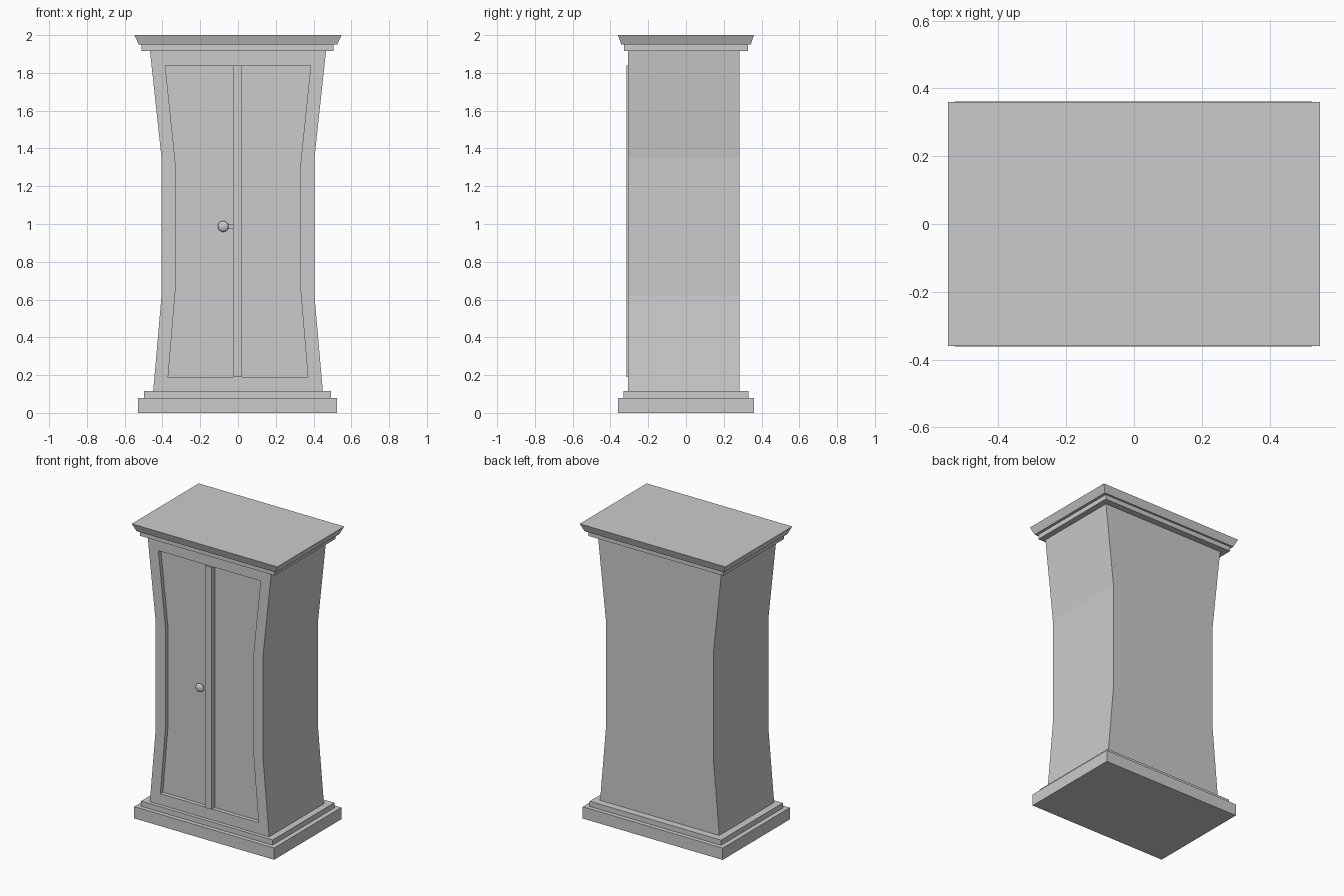
import bpy, bmesh, math

if "Cube" in bpy.data.objects:
    bpy.data.objects.remove(bpy.data.objects["Cube"])

FRONT, BACK, DOOR = -0.307, 0.283, -0.28


def finish(name, bm):
    bmesh.ops.recalc_face_normals(bm, faces=bm.faces)
    me = bpy.data.meshes.new(name)
    bm.to_mesh(me)
    bm.free()
    ob = bpy.data.objects.new(name, me)
    bpy.context.collection.objects.link(ob)
    return ob


def loft(name, rings, cap=(True, True)):
    """Join a list of closed rings of points, optionally capping the ends."""
    bm = bmesh.new()
    vs = [[bm.verts.new(p) for p in r] for r in rings]
    n = len(vs[0])
    for a, b in zip(vs, vs[1:]):
        for i in range(n):
            j = (i + 1) % n
            bm.faces.new((a[i], a[j], b[j], b[i]))
    for ring, use in ((vs[0], cap[0]), (vs[-1], cap[1])):
        if use:  # ladder of quads between the two sides
            for i in range(n // 2 - 1):
                bm.faces.new((ring[i], ring[i + 1], ring[n - 2 - i], ring[n - 1 - i]))
    return finish(name, bm)


def slab(name, levels, cx=0.0, cy=0.0):
    """Rectangular tier from (half x, half y, z) levels."""
    return loft(name, [[(cx - x, cy - y, z), (cx + x, cy - y, z),
                        (cx + x, cy + y, z), (cx - x, cy + y, z)] for x, y, z in levels])


def outline(side, y):
    """Waisted outline, symmetric about x = 0, from (half width, z)."""
    return [(x, y, z) for x, z in side] + [(-x, y, z) for x, z in reversed(side)]


# stepped base and flared crown
slab("base_plinth", [(0.527, 0.361, 0), (0.527, 0.361, 0.08)], -0.002)
slab("base_step", [(0.495, 0.332, 0.08), (0.495, 0.332, 0.115)], -0.002)
slab("crown_step", [(0.508, 0.328, 1.917), (0.508, 0.328, 1.949)], -0.002)
slab("crown", [(0.525, 0.342, 1.949), (0.548, 0.36, 2.0)])

# waisted cabinet body with a recessed door opening
body = [(0.449, 0.115), (0.405, 0.62), (0.405, 1.35), (0.466, 1.917)]
hole = [(0.37, 0.19), (0.332, 0.64), (0.332, 1.33), (0.385, 1.84)]
loft("cabinet_body", [outline(body, BACK), outline(body, FRONT),
                      outline(hole, FRONT), outline(hole, DOOR + 0.015)], (True, False))

# pair of doors
for name, s in (("right_door", 1), ("left_door", -1)):
    pts = [(s * x, z) for x, z in hole] + [(0, z) for _, z in reversed(hole)]
    loft(name, [[(x, y, z) for x, z in pts] for y in (DOOR, DOOR + 0.015)])

# centre strip covering the door joint
slab("centre_strip", [(0.024, 0.019, 0.19), (0.024, 0.019, 1.838)], -0.003, -0.297)

# round door knob, turned from a profile
bm = bmesh.new()
prof = [(0.013, 0), (0.012, 0.01), (0.026, 0.015), (0.029, 0.021),
        (0.026, 0.028), (0.019, 0.033), (0.0, 0.036)]
pv = [bm.verts.new((-0.078 + r, DOOR - d, 0.987)) for r, d in prof]
edges = [bm.edges.new(e) for e in zip(pv, pv[1:])]
bmesh.ops.spin(bm, geom=pv + edges, cent=(-0.078, 0, 0.987), axis=(0, 1, 0),
               angle=math.tau, steps=20)
bmesh.ops.remove_doubles(bm, verts=bm.verts, dist=1e-5)
knob = finish("door_knob", bm)
bpy.context.view_layer.objects.active = knob
knob.select_set(True)
bpy.ops.object.shade_smooth_by_angle(angle=math.radians(35))

# small latch between knob and strip
slab("latch", [(0.022, 0.008, 0.975), (0.022, 0.008, 1.0)], -0.046, -0.29)
